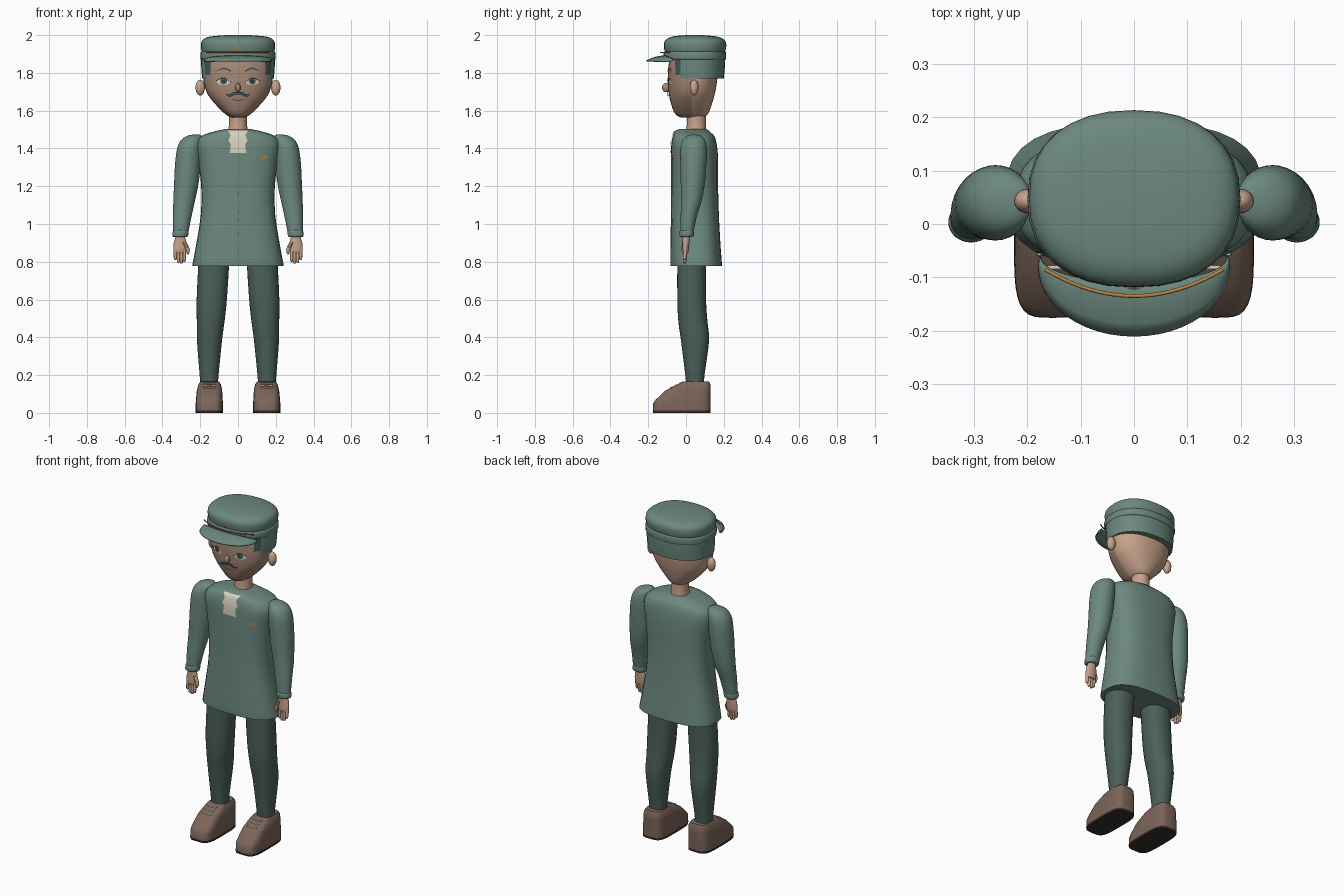
import bpy, bmesh, math
from mathutils import Vector
from mathutils.bvhtree import BVHTree

if "Cube" in bpy.data.objects:
    bpy.data.objects.remove(bpy.data.objects["Cube"])


def material(name, *rgb):
    m = bpy.data.materials.new(name)
    m.use_nodes = True
    m.diffuse_color = (*rgb, 1)
    m.node_tree.nodes["Principled BSDF"].inputs["Base Color"].default_value = (*rgb, 1)
    return m


COAT = material("grey green cloth", .15, .25, .21)
TROUSER = material("dark green cloth", .07, .115, .1)
SKIN = material("light skin", .58, .37, .26)
FACE = material("tanned face", .39, .25, .18)
LEATHER = material("brown leather", .2, .13, .1)
DARK = material("dark sole", .03, .028, .026)
CREAM = material("cream", .68, .63, .51)
GOLD = material("gold", .48, .24, .055)
HAIR = material("dark teal", .055, .105, .1)
parts = []


def finish(name, bm, *mats, closed=True):
    """Turn a bmesh into a named object; open plates are turned to the front."""
    if closed:
        bmesh.ops.recalc_face_normals(bm, faces=bm.faces)
    else:
        bm.normal_update()
        bmesh.ops.reverse_faces(bm, faces=[f for f in bm.faces if f.normal.y > 0])
    me = bpy.data.meshes.new(name)
    bm.to_mesh(me)
    bm.free()
    for m in mats:
        me.materials.append(m)
    ob = bpy.data.objects.new(name, me)
    bpy.context.collection.objects.link(ob)
    parts.append(ob)
    return ob


def smooth_rings(rings, steps):
    """Catmull-Rom interpolation between the given cross-sections."""
    out = []
    for i in range(len(rings) - 1):
        a, b, c, d = (rings[max(0, min(len(rings) - 1, i + k))] for k in (-1, 0, 1, 2))
        for s in range(steps):
            t = s / steps
            out.append([q + t * (r - p) / 2 + t * t * (2 * p - 5 * q + 4 * r - w) / 2
                        + t ** 3 * (3 * q - p - 3 * r + w) / 2 for p, q, r, w in zip(a, b, c, d)])
    return out + [rings[-1]]


def loft_mesh(rings, power=2.0, side=1, steps=3, n=32):
    """Stack superellipse sections given as (z, centre x, radius x, front y, back y)."""
    bm = bmesh.new()
    loops = []
    for z, cx, rx, y0, y1 in smooth_rings(rings, steps):
        loop = []
        for k in range(n):
            c, s = math.cos(math.tau * k / n), math.sin(math.tau * k / n)
            x = math.copysign(abs(c) ** (2 / power), c) * rx
            y = math.copysign(abs(s) ** (2 / power), s) * (y1 - y0) / 2
            loop.append(bm.verts.new((side * (cx + x), (y0 + y1) / 2 + y, z)))
        loops.append(loop)
    for a, b in zip(loops, loops[1:]):
        for k in range(n):
            bm.faces.new((a[k], a[(k + 1) % n], b[(k + 1) % n], b[k]))
    bm.faces.new(loops[0])
    bm.faces.new(loops[-1])
    return bm


def loft(name, mat, rings, **kw):
    return finish(name, loft_mesh(rings, **kw), mat)


def ball(name, mat, loc, size):
    bm = bmesh.new()
    bmesh.ops.create_uvsphere(bm, u_segments=16, v_segments=10, radius=1)
    bmesh.ops.scale(bm, vec=size, verts=bm.verts)
    bmesh.ops.translate(bm, vec=loc, verts=bm.verts)
    return finish(name, bm, mat)


def surface(ob):
    return BVHTree.FromPolygons([v.co for v in ob.data.vertices],
                                [p.vertices for p in ob.data.polygons])


def on(tree, x, z, lift):
    hit = tree.ray_cast(Vector((x, -1, z)), Vector((0, 1, 0)))[0]
    return (x, (hit.y if hit else -.05) - lift, z)


def disc(name, mat, tree, x, z, rx, rz, lift=.004, star=1.0, n=20):
    """Thin painted ellipse or star lying on a surface."""
    bm = bmesh.new()
    mid = bm.verts.new(on(tree, x, z, lift))
    rim = []
    for k in range(n):
        r, a = (star if k % 2 else 1), math.tau * k / n + math.pi / 2
        rim.append(bm.verts.new(on(tree, x + r * rx * math.cos(a), z + r * rz * math.sin(a), lift)))
    for k in range(n):
        bm.faces.new((mid, rim[k], rim[(k + 1) % n]))
    finish(name, bm, mat, closed=False)


def band(name, mat, tree, points, lift=.004, steps=3, side=1):
    """Thin painted band; points are (x, z, half width across x, half width across z)."""
    bm = bmesh.new()
    pairs = [[bm.verts.new(on(tree, side * (x + s * wx), z + s * wz, lift)) for s in (-1, 0, 1)]
             for x, z, wx, wz in smooth_rings(points, steps)]
    for a, b in zip(pairs, pairs[1:]):
        for k in (0, 1):
            bm.faces.new((a[k], a[k + 1], b[k + 1], b[k]))
    finish(name, bm, mat, closed=False)


# Coat body
coat = loft("coat", COAT, [
    (.78, 0, .24, -.08, .19), (.79, 0, .24, -.083, .19), (.9, 0, .22, -.082, .182),
    (1.05, 0, .197, -.08, .174), (1.2, 0, .195, -.08, .17), (1.34, 0, .212, -.08, .17),
    (1.42, 0, .222, -.078, .163), (1.465, 0, .195, -.07, .15), (1.49, 0, .125, -.06, .125),
    (1.503, 0, .065, -.035, .11)], power=2.7)

# Neck and head, with the front of the head tanned
loft("neck", SKIN, [(1.46, 0, .055, -.005, .11), (1.53, 0, .048, .005, .105), (1.62, 0, .05, 0, .105)])
head_rings = [
    (1.565, 0, .035, -.03, .09), (1.575, 0, .058, -.05, .11), (1.6, 0, .087, -.067, .125),
    (1.65, 0, .134, -.083, .142), (1.7, 0, .167, -.092, .155), (1.77, 0, .184, -.096, .166),
    (1.84, 0, .182, -.093, .165), (1.9, 0, .16, -.08, .15)]
head = finish("head", loft_mesh(head_rings, power=2.2), SKIN, FACE)
for p in head.data.polygons:
    p.material_index = int(p.center.y < .03)

# Hair and the back flap of the cap are shells cut away at the face
for name, mat, cut, rings in (
        ("hair", HAIR, -.055, [(1.79, 0, .188, -.1, .17), (1.88, 0, .187, -.1, .17)]),
        ("cap_flap", COAT, -.03, [(1.77, 0, .19, -.105, .2), (1.82, 0, .194, -.11, .205),
                                  (1.88, 0, .197, -.11, .208)])):
    bm = loft_mesh(rings, power=2.2)
    geom = bm.verts[:] + bm.edges[:] + bm.faces[:]
    bmesh.ops.bisect_plane(bm, geom=geom, plane_co=(0, cut, 0), plane_no=(0, 1, 0), clear_inner=True)
    finish(name, bm, mat)

# Cap band and crown
cap_band = loft("cap_band", COAT, [(1.87, 0, .193, -.112, .208), (1.876, 0, .199, -.118, .212),
                                   (1.905, 0, .199, -.118, .212), (1.912, 0, .193, -.112, .207)], power=2.3)
crown = loft("cap_crown", COAT, [
    (1.905, 0, .19, -.11, .205), (1.93, 0, .196, -.116, .212), (1.96, 0, .195, -.116, .212),
    (1.98, 0, .18, -.1, .197), (1.993, 0, .145, -.068, .16), (2, 0, .06, 0, .09)], power=2.3)

# Visor sheet, swept between the band and an outer arc
bm = bmesh.new()
rows = []
for i in range(25):
    t = i / 12 - 1
    a = t * math.pi / 2
    inner = Vector((.178 * math.sin(a), -.06 - .05 * math.cos(a), 1.893 - .025 * t * t))
    outer = Vector((.18 * math.sin(a), -.08 - .131 * math.cos(a), 1.866 - .008 * t * t))
    rows.append([bm.verts.new(inner.lerp(outer, k / 4) + Vector((0, 0, .006 * math.sin(math.pi * k / 4))))
                 for k in range(5)])
for a, b in zip(rows, rows[1:]):
    for k in range(4):
        bm.faces.new((a[k], a[k + 1], b[k + 1], b[k]))
visor = finish("cap_visor", bm, COAT)
visor.modifiers.new("thickness", "SOLIDIFY").thickness = .006

# Gold cord and star on the cap
cord = bpy.data.curves.new("cap_cord", "CURVE")
cord.dimensions = "3D"
cord.bevel_depth = .0035
line = cord.splines.new("POLY")
line.points.add(20)
for i, pt in enumerate(line.points):
    t = i / 10 - 1
    pt.co = (.167 * t, -.085 - .05 * (1 - t * t), 1.908, 1)
cord.materials.append(GOLD)
bpy.context.collection.objects.link(bpy.data.objects.new("cap_cord", cord))
disc("cap_star", GOLD, surface(crown), 0, 1.93, .018, .018, lift=.006, star=.45, n=10)

# Face
skin = surface(head)
ball("nose", FACE, (0, -.105, 1.722), (.014, .022, .024))
band("mouth", HAIR, skin, [(-.032, 1.662, 0, .002), (0, 1.653, 0, .003), (.032, 1.662, 0, .002)])
for side, label in ((1, "left"), (-1, "right")):
    disc(label + "_eye_white", CREAM, skin, side * .076, 1.754, .036, .018)
    disc(label + "_iris", HAIR, skin, side * .076, 1.756, .018, .017, lift=.006)
    disc(label + "_pupil", DARK, skin, side * .076, 1.756, .007, .007, lift=.008)
    band(label + "_eyelid", DARK, skin, [(.038, 1.752, 0, .002), (.076, 1.774, 0, .003),
                                         (.116, 1.758, 0, .002)], lift=.007, side=side)
    band(label + "_eyebrow", HAIR, skin, [(.036, 1.808, 0, .005), (.075, 1.824, 0, .005),
                                          (.118, 1.808, 0, .001)], side=side)
    band(label + "_moustache", HAIR, skin, [(0, 1.692, 0, .006), (.025, 1.69, 0, .009),
                                            (.045, 1.679, 0, .006), (.064, 1.688, 0, .001)],
         lift=.009, side=side)
    ball(label + "_ear", SKIN, (side * .2, .043, 1.722), (.025, .023, .042))

# Shirt front, badge, buttons and pockets
cloth = surface(coat)
band("shirt_front", CREAM, cloth, [(0, 1.375, .045, 0), (0, 1.42, .038, 0), (0, 1.44, .05, 0),
                                   (0, 1.47, .04, 0), (0, 1.495, .055, 0)])
band("chest_badge", GOLD, cloth, [(.125, 1.354, 0, .009), (.16, 1.352, 0, .009)])
for z in (1.16, 1.06, 1.02, .95, .86):
    disc("coat_button", LEATHER, cloth, 0, z, .006, .006)
for side, label in ((1, "left"), (-1, "right")):
    band(label + "_pocket_flap", COAT, cloth, [(.075, 1.06, 0, .035), (.165, 1.06, 0, .035)], side=side)

    # Sleeves and cuffs
    loft(label + "_sleeve", COAT, [
        (.95, .304, .04, -.03, .038), (1.05, .294, .05, -.028, .06), (1.13, .284, .058, -.026, .085),
        (1.22, .273, .065, -.028, .1), (1.32, .265, .068, -.03, .108), (1.4, .257, .065, -.03, .11),
        (1.445, .245, .056, -.018, .1), (1.467, .23, .038, .005, .08), (1.474, .222, .012, .03, .055)],
        side=side)
    loft(label + "_cuff", COAT, [(.932, .306, .036, -.028, .034), (.938, .306, .042, -.034, .04),
                                 (.96, .304, .042, -.034, .042), (.967, .303, .037, -.03, .038)], side=side)

    # Hands with four fingers and a thumb
    loft(label + "_palm", SKIN, [(.94, .306, .022, -.018, .022), (.9, .306, .034, -.018, .018),
                                 (.86, .308, .034, -.018, .014), (.845, .308, .028, -.013, .01)], side=side)
    for k, tip in enumerate((.8, .79, .794, .81)):
        x = .284 + .016 * k
        loft(label + "_finger", SKIN, [(.87, x, .009, -.012, .008), (tip + .01, x, .008, -.016, .002),
                                       (tip, x, .003, -.011, -.004)], side=side, n=10)
    loft(label + "_thumb", SKIN, [(.905, .285, .012, -.02, .01), (.865, .266, .011, -.024, .0),
                                  (.838, .266, .004, -.018, -.008)], side=side, n=10)

    # Trouser legs
    loft(label + "_trouser_leg", TROUSER, [
        (.14, .153, .047, .0, .095), (.2, .153, .05, -.004, .098), (.38, .151, .066, -.026, .122),
        (.48, .145, .073, -.04, .114), (.6, .139, .08, -.046, .106), (.85, .125, .082, -.046, .106)],
        side=side, power=2.2)

    # Shoes, soles and laces
    loft(label + "_shoe", LEATHER, [
        (.01, .152, .072, -.175, .13), (.05, .152, .072, -.175, .13), (.068, .152, .071, -.162, .13),
        (.118, .151, .067, -.11, .13), (.15, .15, .06, -.048, .13), (.166, .15, .05, -.015, .122)],
        side=side, power=4, steps=1)
    loft(label + "_sole", DARK, [(0, .152, .072, -.174, .13), (.012, .152, .073, -.176, .131)],
         side=side, power=4, steps=1)
    for y, z in ((-.032, .158), (-.056, .147), (-.081, .134)):
        loft(label + "_lace", CREAM, [(z - .006, .151, .032, y - .004, y + .004),
                                      (z + .004, .151, .03, y - .003, y + .003)], side=side, power=6, steps=1)

# Smooth shading with crisp edges
bpy.ops.object.select_all(action="DESELECT")
for ob in parts:
    ob.select_set(True)
bpy.context.view_layer.objects.active = coat
bpy.ops.object.shade_smooth_by_angle(angle=math.radians(40))
